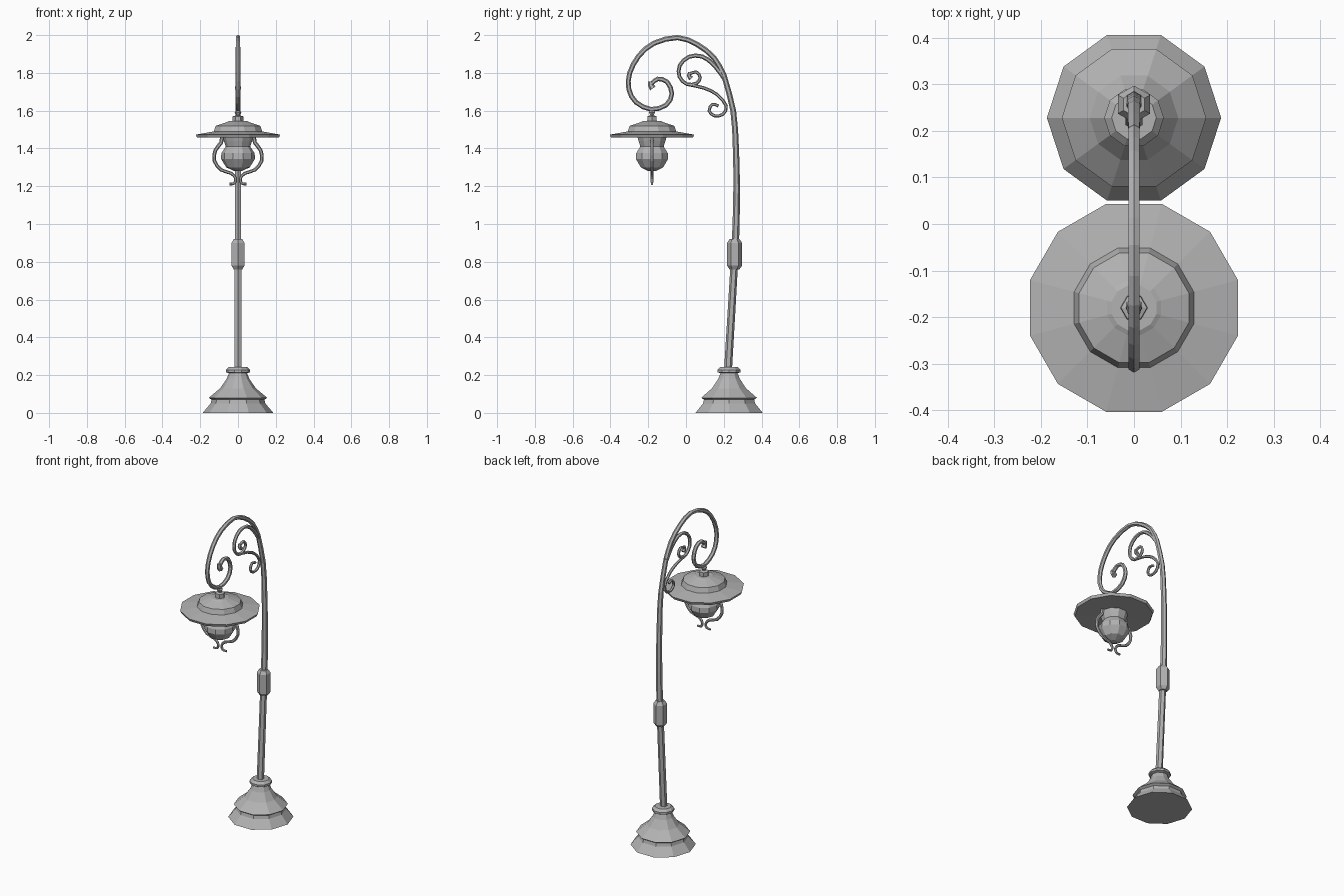
import bpy
import bmesh
from math import sin, cos, pi
from mathutils import Vector

cube = bpy.data.objects.get("Cube")
if cube:
    bpy.data.objects.remove(cube, do_unlink=True)

metal = bpy.data.materials.new("grey metal")
metal.use_nodes = True
GREY = (0.45, 0.45, 0.45, 1)
metal.diffuse_color = GREY
metal.node_tree.nodes["Principled BSDF"].inputs["Base Color"].default_value = GREY


def build(name, rings):
    """Skin a list of vertex rings into one capped flat-shaded mesh object."""
    bm = bmesh.new()
    loops = [[bm.verts.new(co) for co in ring] for ring in rings]
    for low, high in zip(loops, loops[1:]):
        for i in range(len(low)):
            bm.faces.new((low[i - 1], low[i], high[i], high[i - 1]))
    bm.faces.new(loops[0])
    bm.faces.new(loops[-1])
    bmesh.ops.recalc_face_normals(bm, faces=bm.faces)
    mesh = bpy.data.meshes.new(name)
    bm.to_mesh(mesh)
    bm.free()
    mesh.materials.append(metal)
    obj = bpy.data.objects.new(name, mesh)
    bpy.context.collection.objects.link(obj)
    return obj


def lathe(name, y, profile, sides, turn=0.0):
    """Turn a (radius, height) profile about a vertical axis at depth y."""
    angles = [2 * pi * i / sides + turn for i in range(sides)]
    return build(name, [[(r * cos(a), y + r * sin(a), z) for a in angles]
                        for r, z in profile])


def refine(points, steps):
    """Catmull-Rom subdivision of a path."""
    ext = [points[0] * 2 - points[1], *points, points[-1] * 2 - points[-2]]
    path = []
    for a, b, c, d in zip(ext, ext[1:], ext[2:], ext[3:]):
        for k in range(steps):
            t = k / steps
            path.append(b + (c - a) * t / 2 + (a * 2 - b * 5 + c * 4 - d) * t * t / 2
                        + (b * 3 - a - c * 3 + d) * t ** 3 / 2)
    return path + [points[-1]]


def tube(name, points, normal, start, end, sides=6, steps=2):
    """Sweep a tapering polygon along a path lying in the plane of normal."""
    path = refine([Vector(p) for p in points], steps)
    last = len(path) - 1
    rings = []
    for i, p in enumerate(path):
        tangent = (path[min(i + 1, last)] - path[max(i - 1, 0)]).normalized()
        side = tangent.cross(normal)
        r = start + (end - start) * i / last
        rings.append([p + side * r * cos(2 * pi * k / sides) + normal * r * sin(2 * pi * k / sides)
                      for k in range(sides)])
    return build(name, rings)


def side_tube(name, points, start, end, **options):
    return tube(name, [(0, y, z) for y, z in points], Vector((1, 0, 0)), start, end, **options)


POST_Y = 0.228
LAMP_Y = -0.18

# Stepped foot
lathe("foot", POST_Y, [
    (0.187, 0), (0.145, 0.05), (0.14, 0.07), (0.155, 0.08), (0.095, 0.13), (0.06, 0.18),
    (0.048, 0.21), (0.064, 0.215), (0.064, 0.228), (0.048, 0.243)], 10)

# Leaning post and its collar
side_tube("post", [(0.222, 0.22), (0.255, 0.78), (0.265, 1.0), (0.268, 1.2), (0.264, 1.4),
                   (0.25, 1.6), (0.2, 1.79)], 0.021, 0.014)
lathe("post_collar", 0.257, [(0.026, 0.76), (0.04, 0.78), (0.04, 0.9), (0.026, 0.92)],
      6, pi / 2)

# Large overhead scroll carrying the lamp
side_tube("main_scroll", [
    (0.2, 1.79), (0.148, 1.88), (0.06, 1.95), (-0.045, 1.987), (-0.17, 1.957), (-0.25, 1.89),
    (-0.298, 1.8), (-0.303, 1.715), (-0.265, 1.645), (-0.185, 1.607), (-0.105, 1.63),
    (-0.075, 1.69), (-0.1, 1.752), (-0.15, 1.768), (-0.185, 1.74)], 0.014, 0.012)
side_tube("scroll_bud", [(-0.188, 1.755), (-0.186, 1.735), (-0.175, 1.718)], 0.012, 0.018)

# Thin ornamental scrolls inside the bend
side_tube("upper_scroll", [
    (0.21, 1.76), (0.15, 1.84), (0.085, 1.887), (0.015, 1.885), (-0.033, 1.84), (-0.035, 1.78),
    (0.005, 1.74), (0.055, 1.745), (0.075, 1.775), (0.055, 1.805), (0.018, 1.795)],
    0.012, 0.008)
side_tube("lower_scroll", [
    (0.005, 1.74), (0.095, 1.72), (0.165, 1.685), (0.213, 1.625), (0.195, 1.58), (0.15, 1.573),
    (0.122, 1.6), (0.14, 1.634), (0.172, 1.625)], 0.009, 0.008)
side_tube("scroll_tip", [(0.02, 1.802), (0.016, 1.785), (0.028, 1.77)], 0.009, 0.013)

# Hanger, twelve-sided shade and lantern globe
lathe("hanger", LAMP_Y, [(0.01, 1.605), (0.018, 1.59), (0.01, 1.575), (0.028, 1.57),
                         (0.03, 1.53)], 6)
lathe("shade", LAMP_Y, [
    (0.05, 1.545), (0.06, 1.54), (0.122, 1.52), (0.133, 1.49), (0.231, 1.473),
    (0.224, 1.457), (0.08, 1.46)], 12, pi / 12)
lathe("globe", LAMP_Y, [
    (0.083, 1.47), (0.075, 1.44), (0.065, 1.41), (0.088, 1.375), (0.09, 1.345),
    (0.062, 1.3), (0.02, 1.28)], 10)

# Mirrored lantern brackets with flared tips
for label, s in (("left", 1), ("right", -1)):
    tube(label + "_bracket", [(s * x, LAMP_Y, z) for x, z in (
        (0.085, 1.465), (0.09, 1.43), (0.12, 1.39), (0.125, 1.335), (0.09, 1.287),
        (0.035, 1.268), (0.012, 1.24), (0.02, 1.215), (0.045, 1.212))],
        Vector((0, 1, 0)), 0.011, 0.007)
